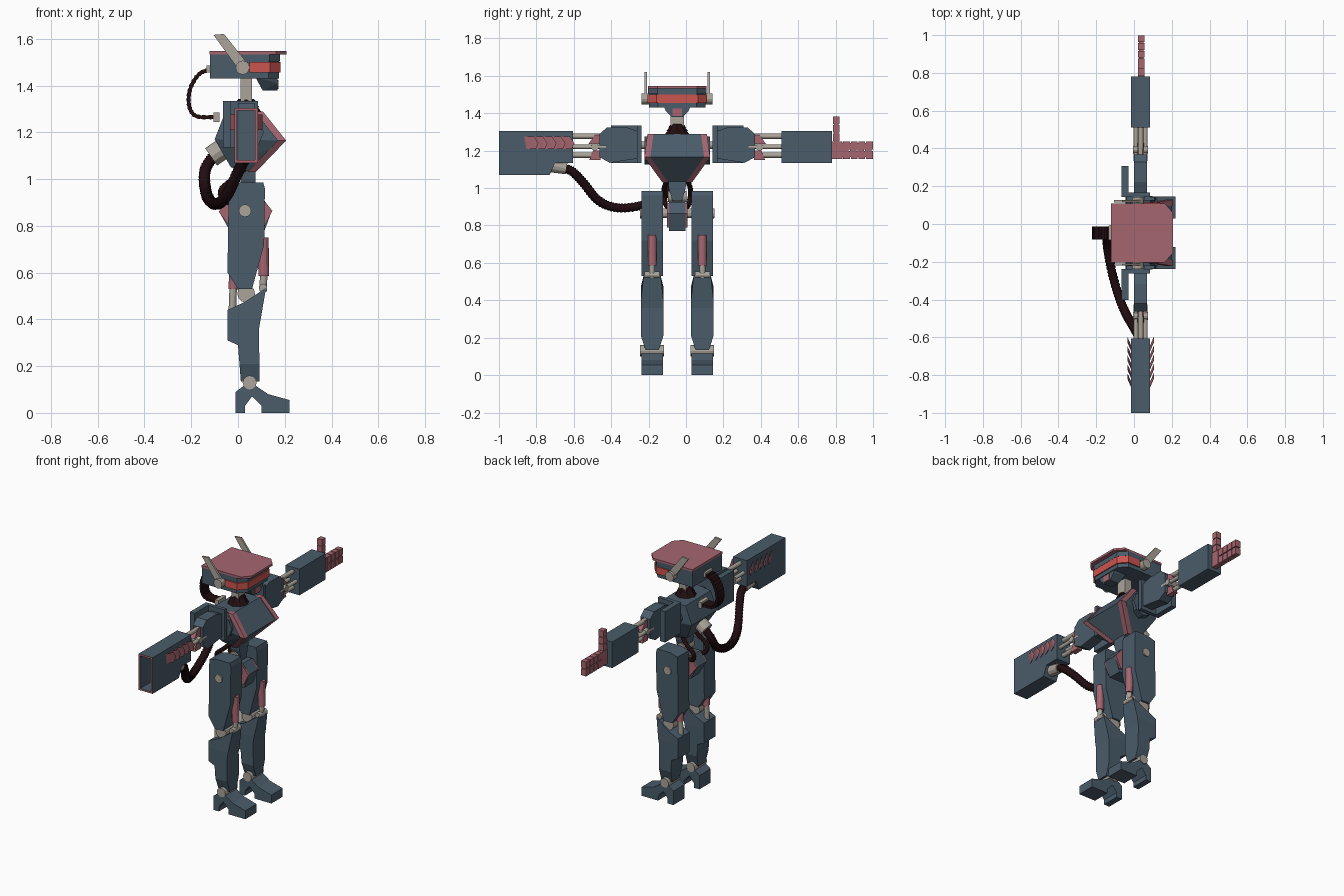
import bpy, bmesh, math
from mathutils import Vector

if "Cube" in bpy.data.objects:
    bpy.data.objects.remove(bpy.data.objects["Cube"])

C = -0.047  # y of the body's mirror plane


def mat(name, r, g, b):
    m = bpy.data.materials.new(name)
    m.diffuse_color = (r, g, b, 1)
    m.use_nodes = True
    m.node_tree.nodes["Principled BSDF"].inputs["Base Color"].default_value = m.diffuse_color
    return m


BLUE = mat("slate_blue", .069, .107, .144)
PINK = mat("dusty_pink", .376, .133, .162)
RED = mat("visor_red", .60, .09, .08)
BEIGE = mat("warm_grey", .40, .37, .32)
DARK = mat("dark_rubber", .015, .004, .005)


def finish(name, bm, *mats):
    bmesh.ops.recalc_face_normals(bm, faces=bm.faces)
    me = bpy.data.meshes.new(name)
    bm.to_mesh(me)
    bm.free()
    for m in mats:
        me.materials.append(m)
    ob = bpy.data.objects.new(name, me)
    bpy.context.collection.objects.link(ob)
    return ob


def prism_bm(pts, axis, a, b):
    place = {'x': lambda p, d: (d, p[0], p[1]), 'y': lambda p, d: (p[0], d, p[1]),
             'z': lambda p, d: (p[0], p[1], d)}[axis]
    bm = bmesh.new()
    lo = [bm.verts.new(place(p, a)) for p in pts]
    hi = [bm.verts.new(place(p, b)) for p in pts]
    bm.faces.new(lo)
    bm.faces.new(hi[::-1])
    for i in range(len(pts)):
        j = (i + 1) % len(pts)
        bm.faces.new((lo[i], lo[j], hi[j], hi[i]))
    bmesh.ops.recalc_face_normals(bm, faces=bm.faces)
    return bm


def prism(name, pts, axis, a, b, m):
    return finish(name, prism_bm(pts, axis, a, b), m)


def box(name, x0, x1, y0, y1, z0, z1, m):
    return prism(name, [(x0, y0), (x1, y0), (x1, y1), (x0, y1)], 'z', z0, z1, m)


def rod(name, p, q, r, m, r2=None, n=12):
    p, q = Vector(p), Vector(q)
    bm = bmesh.new()
    bmesh.ops.create_cone(bm, cap_ends=True, segments=n, radius1=r,
                          radius2=r if r2 is None else r2, depth=(q - p).length)
    rot = (q - p).to_track_quat('Z', 'Y').to_matrix()
    for v in bm.verts:
        v.co = rot @ v.co + (p + q) / 2
    return finish(name, bm, m)


def hull(name, pts, m):
    bm = bmesh.new()
    for p in pts:
        bm.verts.new(p)
    r = bmesh.ops.convex_hull(bm, input=bm.verts)
    loose = [v for v in bm.verts if not v.link_faces]
    bmesh.ops.delete(bm, geom=loose, context='VERTS')
    return finish(name, bm, m)


def spline(pts, n):
    P = [Vector(p) for p in pts]
    P = [2 * P[0] - P[1]] + P + [2 * P[-1] - P[-2]]
    out = []
    for i in range(1, len(P) - 2):
        a, b, c, d = P[i - 1:i + 3]
        for k in range(n):
            t = k / n
            out.append(.5 * (2 * b + (c - a) * t + (2 * a - 5 * b + 4 * c - d) * t * t
                             + (3 * b - a - 3 * c + d) * t ** 3))
    return out + [P[-2]]


def cable(name, pts, r, n=14):
    path = spline(pts, n)
    cu = bpy.data.curves.new(name, 'CURVE')
    cu.dimensions = '3D'
    cu.bevel_depth, cu.bevel_resolution, cu.use_fill_caps = r, 2, True
    s = cu.splines.new('POLY')
    s.points.add(len(path) - 1)
    for i, p in enumerate(path):
        s.points[i].co = (*p, 1)
        s.points[i].radius = 1.05 if i % 2 else .88
    cu.materials.append(DARK)
    bpy.context.collection.objects.link(bpy.data.objects.new(name, cu))


# head: chamfered box, visor band, top plate, chin
def head_outline(x0, x1, w):
    return [(x0, C - w), (x1 - .045, C - w), (x1, C - w + .05), (x1, C + w - .05),
            (x1 - .045, C + w), (x0, C + w)]


prism("head", head_outline(-.12, .175, .152), 'z', 1.43, 1.535, BLUE)
prism("head_top_plate", head_outline(-.122, .207, .156), 'z', 1.533, 1.547, PINK)
prism("visor", head_outline(.05, .182, .16), 'z', 1.455, 1.5, RED)
prism("visor_brow", head_outline(.0, .18, .156), 'z', 1.503, 1.533, BLUE)
hull("chin", [(x, C + s * w, z) for s in (-1, 1) for x, w, z in
              ((.075, .07, 1.435), (.17, .07, 1.435), (.105, .03, 1.38), (.168, .03, 1.38), (.17, .06, 1.41))], BLUE)
box("mouth_plate", .165, .173, C - .025, C + .025, 1.385, 1.425, PINK)
for s in (-1, 1):
    y = C + s * .168
    rod("antenna_hub", (.02, C + s * .15, 1.477), (.02, C + s * .19, 1.477), .03, BEIGE)
    prism("antenna", [(-.105, 1.617), (-.06, 1.621), (.04, 1.495), (.005, 1.465)], 'y', y - .006, y + .006, BEIGE)

# neck with rubber bellows
box("neck", .01, .06, C - .035, C + .035, 1.3, 1.44, BEIGE)
for i in range(4):
    z = 1.27 + .018 * i
    rod("neck_bellows", (.035, C, z), (.035, C, z + .018), .075 - .009 * i, DARK, .058 - .008 * i, 8)

# flat ribbed cable from head to back
path = spline([(-.115, 0, 1.47), (-.165, 0, 1.45), (-.203, 0, 1.39), (-.21, 0, 1.32), (-.18, 0, 1.27), (-.09, 0, 1.265)], 7)
left, right = [], []
for i, p in enumerate(path):
    t = path[min(i + 1, len(path) - 1)] - path[max(i - 1, 0)]
    nrm = Vector((-t.z, 0, t.x)).normalized() * (.010 if i % 2 else .007)
    left.append(((p + nrm).x, (p + nrm).z))
    right.append(((p - nrm).x, (p - nrm).z))
prism("head_cable", left + right[::-1], 'y', C - .034, C + .034, DARK)
box("head_cable_socket", -.105, -.08, C - .04, C + .04, 1.245, 1.285, BEIGE)
box("head_cable_plug", -.135, -.115, C - .038, C + .038, 1.455, 1.485, BEIGE)

# torso: wedge chest with trimmed front edges
chest = [(-.055, 1.285, .13), (.1, 1.29, .155), (.2, 1.165, .172), (.07, 1.03, .075), (-.03, 1.05, .08), (-.1, 1.17, .13)]
hull("torso", [(x, C + s * w, z) for x, z, w in chest for s in (-1, 1)], BLUE)
for s in (-1, 1):
    for (x0, z0, w0), (x1, z1, w1) in ((chest[1], chest[2]), (chest[2], chest[3])):
        hull("chest_trim", [(x + dx, C + s * (w + dw), z) for x, z, w in ((x0, z0, w0), (x1, z1, w1))
                            for dx in (-.03, .006) for dw in (-.028, .004)], PINK)
    rod("shoulder_disc", (.035, C + s * .12, 1.2), (.035, C + s * .175, 1.2), .075, BLUE, None, 8)
    rod("shoulder_axle", (.035, C + s * .16, 1.23), (.035, C + s * .22, 1.23), .02, BEIGE)
rod("back_socket", (-.05, C, 1.14), (-.115, C, 1.095), .045, BEIGE)

# waist and pelvis
prism("waist", [(C - .05, 1.07), (C + .05, 1.07), (C + .045, 1.0), (C + .025, .93), (C - .025, .93), (C - .045, 1.0)], 'x', .01, .075, BLUE)
rod("waist_joint", (.035, C - .05, .955), (.035, C + .05, .955), .03, BEIGE)
prism("pelvis", [(-.08, .86), (-.04, .925), (.1, .925), (.145, .865), (.11, .77), (-.03, .77)], 'y', C - .045, C + .045, BLUE)
for s in (-1, 1):
    y = C + s * .05
    prism("pelvis_side_plate", [(-.082, .86), (-.04, .92), (.1, .92), (.147, .865), (.11, .79), (-.03, .79)], 'y', y - .005, y + .005, PINK)
    cable("hip_cable", [(.03, C + s * .05, 1.05), (-.02, C + s * .07, 1.0), (-.07, C + s * .07, .955),
                        (-.06, C + s * .06, .91), (-.01, C + s * .045, .9)], .014, 8)
rod("hip_axle", (.03, C - .2, .865), (.03, C + .2, .865), .026, BEIGE)

# large cable from back to the gun arm
cable("gun_cable", [(-.1, C, 1.105), (-.14, -.06, 1.04), (-.14, -.12, .96), (-.12, -.24, .907), (-.085, -.37, .895),
                    (-.045, -.47, .935), (0, -.55, 1.03), (.03, -.61, 1.09), (.035, -.66, 1.107)], .025)

# legs
thigh = [(-.04, .97), (.01, .985), (.108, .985), (.115, .96), (.112, .72), (.06, .53), (0, .53), (-.045, .6)]
shin = [(.12, .535), (.09, .36), (.092, .135), (.012, .135), (.0, .29), (-.045, .31), (-.045, .44), (.03, .475)]
foot = [(-.01, 0), (-.01, .09), (.03, .12), (.07, .12), (.13, .08), (.22, .055), (.22, 0), (.1, 0), (.1, .03),
        (.06, .07), (.045, .05), (.03, .03), (.03, 0)]
for s in (-1, 1):
    y = C + s * .134
    prism("thigh", thigh, 'y', y - .057, y + .057, BLUE)
    rod("hip_cap", (.03, y, .865), (.03, y + s * .064, .865), .027, BEIGE)
    rod("front_piston", (.108, y, .75), (.11, y, .585), .023, PINK)
    rod("front_piston_rod", (.11, y, .59), (.107, y, .52), .016, BEIGE)
    rod("front_knee_pin", (.107, y - .04, .535), (.107, y + .04, .535), .018, BEIGE)
    rod("rear_piston", (-.01, y, .66), (-.02, y, .53), .022, PINK)
    rod("rear_piston_rod", (-.02, y, .55), (-.025, y, .42), .016, BEIGE)
    rod("knee_joint", (.035, y - .045, .51), (.035, y + .045, .51), .038, BEIGE)
    bm = prism_bm(shin, 'y', y - .06, y + .06)
    for z in (.21, .4):
        bmesh.ops.bisect_plane(bm, geom=bm.verts[:] + bm.edges[:] + bm.faces[:], plane_co=(0, 0, z), plane_no=(0, 0, 1))
    for v in bm.verts:  # narrow the ankle and knee
        k = .6 if v.co.z < .16 else .75 if v.co.z > .5 else 1
        v.co.y = y + (v.co.y - y) * k
    finish("shin", bm, BLUE)
    rod("ankle_joint", (.05, y - .064, .13), (.05, y + .064, .13), .03, BEIGE)
    prism("foot", foot, 'y', y - .058, y + .058, BLUE)

# shoulders, upper arms and elbows
for s in (-1, 1):
    def Y(t):
        return C + s * t
    box("shoulder_bracket", -.06, .085, Y(.19), Y(.215), 1.135, 1.335, BLUE)
    box("shoulder_rear_panel", -.065, -.03, Y(.19), Y(.355), 1.135, 1.335, BLUE)
    prism("upper_arm", [(Y(.2), 1.3), (Y(.27), 1.325), (Y(.375), 1.325), (Y(.415), 1.29), (Y(.415), 1.165),
                        (Y(.36), 1.135), (Y(.2), 1.16)], 'x', .0, .07, BLUE)
    prism("elbow_upper_plate", [(Y(.41), 1.285), (Y(.44), 1.285), (Y(.475), 1.235), (Y(.41), 1.235)], 'x', .018, .052, PINK)
    prism("elbow_lower_plate", [(Y(.41), 1.2), (Y(.45), 1.2), (Y(.47), 1.15), (Y(.41), 1.15)], 'x', .018, .052, PINK)
    for x, z, r in ((.035, 1.277, .014), (.01, 1.22, .012), (.06, 1.22, .012), (.035, 1.175, .014)):
        rod("elbow_rod", (x, Y(.38), z), (x, Y(.58), z), r, BEIGE)
    rod("elbow_pin", (-.005, Y(.44), 1.22), (.075, Y(.44), 1.22), .02, BEIGE)

# plain forearm with hand
box("forearm", -.015, .085, .51, .78, 1.135, 1.305, BLUE)
box("palm", .02, .055, .775, .838, 1.155, 1.25, PINK)
for i in range(4):
    y = .84 + i * .041
    for z in (1.155, 1.205):
        box("finger_joint", .02, .055, y, y + .036, z, z + .044, PINK)
    box("finger_core", .026, .049, y - .005, y + .03, 1.165, 1.24, PINK)
for i in range(3):
    box("thumb_joint", .02, .055, .786, .822, 1.252 + i * .045, 1.293 + i * .045, PINK)
box("thumb_core", .027, .048, .792, .816, 1.24, 1.37, PINK)

# gun arm with framed hollow muzzle
bm = prism_bm([(-1, 1.07), (-.73, 1.07), (-.7, 1.135), (-.605, 1.135), (-.605, 1.305), (-1, 1.305)], 'x', -.015, .085)
end = min(bm.faces, key=lambda f: f.calc_center_median().y)
for f in bmesh.ops.inset_region(bm, faces=[end], thickness=.016)['faces']:
    f.material_index = 1
bmesh.ops.inset_region(bm, faces=[end], thickness=.001, depth=-.13)
finish("gun_arm", bm, BLUE, PINK)
rod("gun_cable_socket", (.035, -.72, 1.12), (.035, -.64, 1.104), .036, BEIGE, .03)
for s in (-1, 1):
    x = .035 + s * .048
    for i in range(5):
        y = -.87 + i * .048
        hull("gun_vent", [(x + s * dx, y + dy + sl + t, z) for dx, dy in ((0, 0), (.022, .05))
                          for z, sl in ((1.277, 0), (1.24, .025), (1.21, .012)) for t in (0, .006)], PINK)
